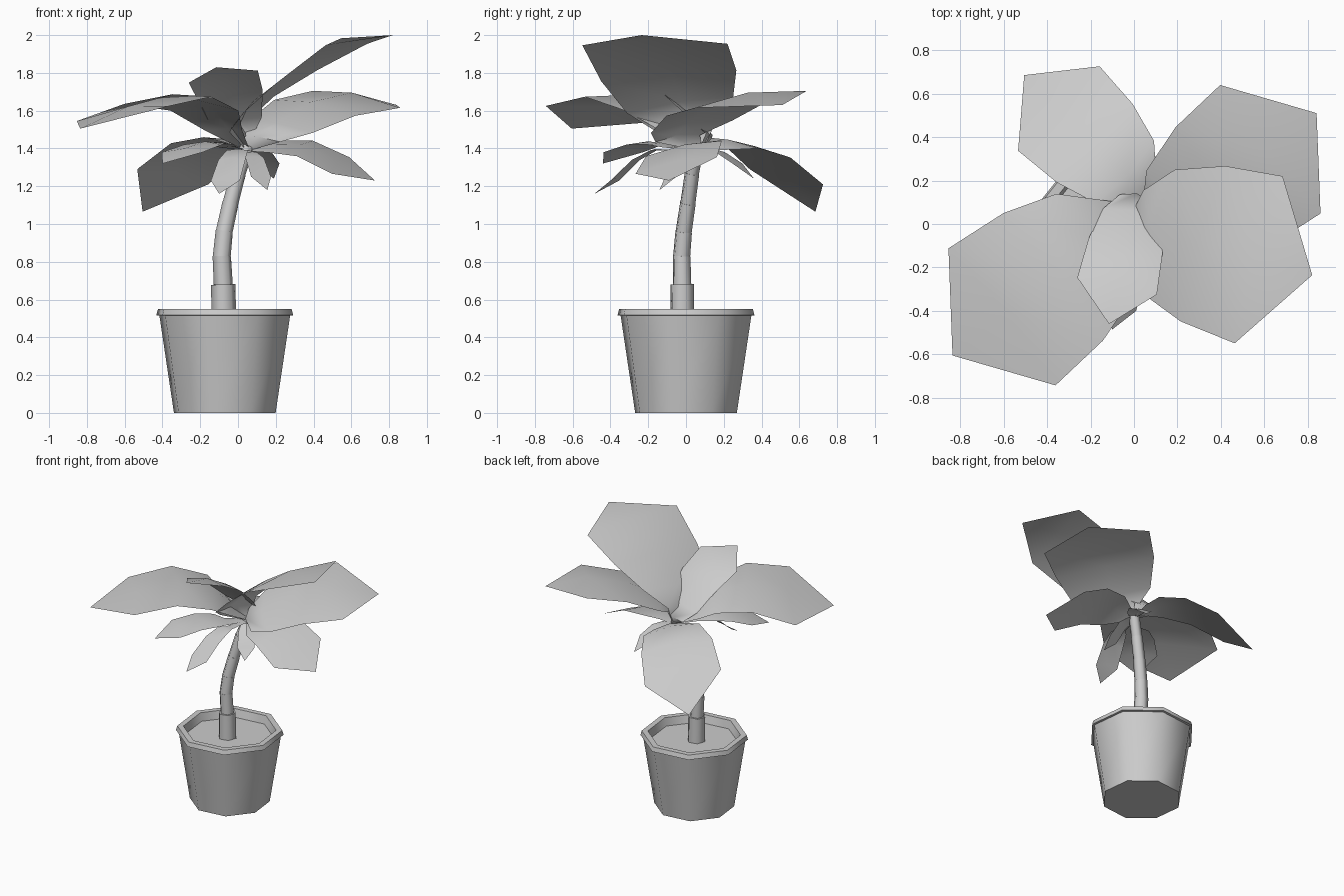
import bpy
import bmesh
from math import cos, sin, radians
from mathutils import Vector

old = bpy.data.objects.get("Cube")
if old:
    bpy.data.objects.remove(old, do_unlink=True)

# One plain grey for the whole plant
grey = bpy.data.materials.new("plain_grey")
grey.use_nodes = True
grey.diffuse_color = (0.6, 0.6, 0.6, 1)
shader = next(n for n in grey.node_tree.nodes if n.type == 'BSDF_PRINCIPLED')
shader.inputs["Base Color"].default_value = grey.diffuse_color
shader.inputs["Roughness"].default_value = 0.8


def finish(bm, name, angle):
    mesh = bpy.data.meshes.new(name)
    bm.to_mesh(mesh)
    bm.free()
    mesh.shade_smooth()
    mesh.set_sharp_from_angle(angle=radians(angle))
    mesh.materials.append(grey)
    obj = bpy.data.objects.new(name, mesh)
    bpy.context.collection.objects.link(obj)
    return obj


def ring(bm, centre, radius, sides, turn, axis=Vector((0, 0, 1))):
    tilt = Vector((0, 0, 1)).rotation_difference(axis)
    points = []
    for i in range(sides):
        a = radians(turn + 360 * i / sides)
        points.append(bm.verts.new(centre + tilt @ Vector((radius * cos(a), radius * sin(a), 0))))
    return points


def skin(bm, rings):
    """Bridge neighbouring rings and cap both ends."""
    n = len(rings[0])
    for low, high in zip(rings, rings[1:]):
        for i in range(n):
            j = (i + 1) % n
            bm.faces.new((low[i], low[j], high[j], high[i]))
    bm.faces.new(rings[0][::-1])
    bm.faces.new(rings[-1])


# Eight-sided pot: outer wall, sloped rim, inner lip and soil
bm = bmesh.new()
profile = [(0.28, 0), (0.36, 0.515), (0.377, 0.517),
           (0.368, 0.55), (0.325, 0.55), (0.31, 0.49)]
skin(bm, [ring(bm, Vector((-0.07, 0, z)), r, 8, 29) for r, z in profile])
finish(bm, "pot", 46)

# Curved trunk made of segments, each stepping in from the one below
joints = [Vector(p) for p in [(-0.075, -0.02, 0.49), (-0.078, -0.02, 0.68),
                              (-0.086, -0.023, 0.83), (-0.073, -0.012, 0.96),
                              (-0.04, 0.01, 1.11), (0.002, 0.032, 1.27), (0.05, 0.06, 1.41)]]
# Each joint is cut square to the bend so the segments meet flush
axes = [(joints[min(i + 1, 6)] - joints[max(i - 1, 0)]).normalized() for i in range(7)]
bm = bmesh.new()
for i in range(6):
    radius = 0.067 if i == 0 else 0.054 - 0.003 * i
    skin(bm, [ring(bm, joints[i], radius, 6, 10, axes[i]),
              ring(bm, joints[i + 1], radius * 0.97, 6, 10, axes[i + 1])])
finish(bm, "trunk", 65)


# Broad arched leaf: cross rows over a raised midrib, a pointed tip, a narrow base
def leaf(name, tip, heading, length, width, heights, tilt=0.0, twist=0.0):
    a = radians(heading)
    ahead = Vector((cos(a), sin(a), 0))
    side = Vector((-sin(a), cos(a), 0))
    stem = Vector((0.05, 0.07, 1.39))
    # Distance back from the tip, share of the width, rise of the midrib, share of the twist
    shape = [(0.9, 0.4, 0.01, -1), (0.78, 0.73, 0.02, -1), (0.55, 0.93, 0.03, 0), (0.27, 1, 0.035, 1)]
    levels = [(stem.z + heights[0]) / 2, *heights]
    bm = bmesh.new()
    rows = [[bm.verts.new(stem + side * 0.02 * k) for k in (1, 0, -1)]]
    for (back, spread, rise, turn), z in zip(shape, levels):
        mid = Vector(tip) - ahead * back * length
        mid.z = z
        across = (side + Vector((0, 0, tilt + twist * turn))) * width * spread
        rib = mid + (Vector((0, 0, rise)) - ahead * 0.03) * length
        rows.append([bm.verts.new(p) for p in (mid + across, rib, mid - across)])
    for near, far in zip(rows, rows[1:]):
        for i in (0, 1):
            bm.faces.new((near[i], near[i + 1], far[i + 1], far[i]))
    point = bm.verts.new(tip)
    for i in (0, 1):
        bm.faces.new((rows[-1][i], rows[-1][i + 1], point))
    finish(bm, name, 75)


# Large upper leaves
leaf("leaf_back_left", (0.84, 0.51, 1.63), 38, 1.0, 0.375, (1.515, 1.615, 1.66), 0.12)
leaf("leaf_high_left", (0.82, -0.235, 2.0), -16, 0.95, 0.4, (1.63, 1.785, 1.95), 0.08, -0.07)
leaf("leaf_front_right", (-0.835, -0.605, 1.505), 218, 1.07, 0.4, (1.6, 1.655, 1.585), 0.05, 0.05)
leaf("leaf_back_right", (-0.505, 0.685, 1.065), 136, 0.82, 0.27, (1.43, 1.39, 1.25), 0.15)
leaf("leaf_high_front", (-0.115, -0.46, 1.83), 258, 0.66, 0.187, (1.54, 1.68, 1.78), 0.17)

# Smaller drooping leaves underneath
leaf("leaf_low_left", (0.725, -0.09, 1.23), -12, 0.69, 0.22, (1.41, 1.4, 1.31), 0.2)
leaf("leaf_low_front", (-0.1, -0.485, 1.16), 253, 0.42, 0.08, (1.39, 1.34, 1.23))
leaf("leaf_low_right", (-0.4, -0.44, 1.32), 226, 0.56, 0.15, (1.42, 1.42, 1.38))
leaf("leaf_low_back", (0.19, 0.36, 1.24), 68, 0.35, 0.07, (1.39, 1.38, 1.32))
leaf("leaf_low_middle", (0.155, -0.14, 1.18), -61, 0.25, 0.06, (1.38, 1.35, 1.25))
